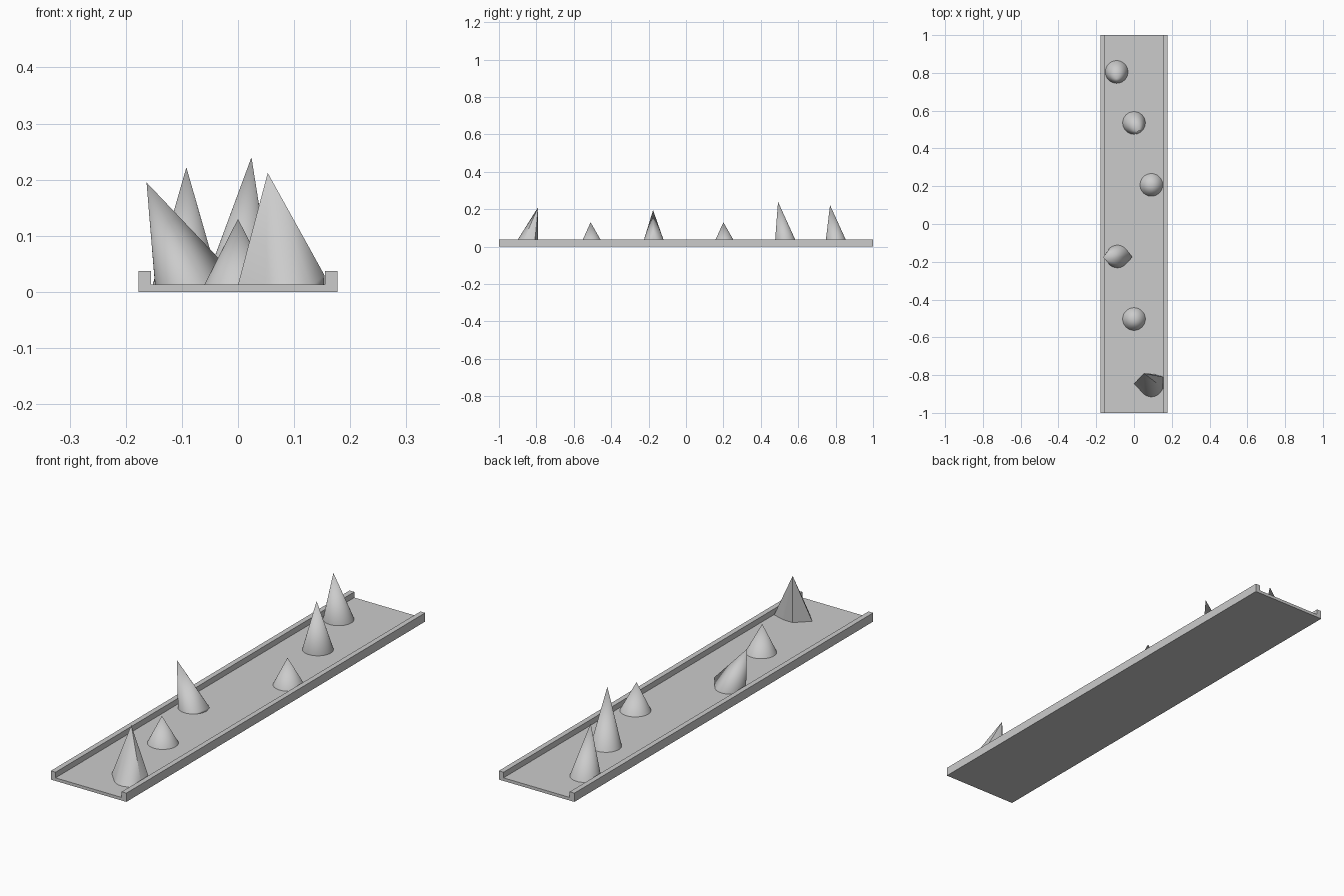
import bpy, bmesh
from math import cos, sin, tau

if "Cube" in bpy.data.objects:
    bpy.data.objects.remove(bpy.data.objects["Cube"])

grey = bpy.data.materials.new("stone_grey")
grey.diffuse_color = (0.6, 0.6, 0.6, 1)
grey.use_nodes = True
grey.node_tree.nodes["Principled BSDF"].inputs["Base Color"].default_value = grey.diffuse_color

FLOOR = 0.013


def make_object(name, bm, smooth=False):
    bmesh.ops.recalc_face_normals(bm, faces=bm.faces)
    mesh = bpy.data.meshes.new(name)
    bm.to_mesh(mesh)
    bm.free()
    mesh.materials.append(grey)
    ob = bpy.data.objects.new(name, mesh)
    bpy.context.collection.objects.link(ob)
    if smooth:
        bpy.ops.object.select_all(action='DESELECT')
        ob.select_set(True)
        bpy.context.view_layer.objects.active = ob
        bpy.ops.object.shade_smooth_by_angle(angle=0.6)
    return ob


def tray():
    # U-shaped cross-section swept along y
    half = [(0.177, 0), (0.177, 0.037), (0.155, 0.037), (0.155, FLOOR)]
    profile = half + [(-x, z) for x, z in reversed(half)]
    bm = bmesh.new()
    face = bm.faces.new([bm.verts.new((x, -1, z)) for x, z in profile])
    ext = bmesh.ops.extrude_face_region(bm, geom=[face])
    for v in ext["geom"]:
        if isinstance(v, bmesh.types.BMVert):
            v.co.y = 1
    # extrusion keeps the first cap, so the solid is closed
    make_object("tray", bm)


def spike(name, center, radius, apex, extras=(), n=48):
    # hull of a round foot, optional pulled-out foot points and the tip
    bm = bmesh.new()
    for i in range(n):
        a = tau * i / n
        bm.verts.new((center[0] + radius * cos(a),
                      center[1] + radius * sin(a), FLOOR))
    for p in (*extras, apex):
        bm.verts.new(p)
    bmesh.ops.convex_hull(bm, input=bm.verts)
    loose = [v for v in bm.verts if not v.link_faces]
    bmesh.ops.delete(bm, geom=loose, context='VERTS')
    make_object(name, bm, smooth=True)


tray()

# Plain spikes
spike("tall_spike_back", (-0.092, 0.805), 0.06, (-0.092, 0.77, 0.222))
spike("tall_spike_middle", (0, 0.535), 0.06, (0.024, 0.492, 0.24))
spike("short_spike_right", (0.092, 0.207), 0.06, (0.092, 0.2, 0.13))
spike("short_spike_front", (0, -0.503), 0.06, (0, -0.51, 0.13))

# Leaning spike with a pulled-out heel
spike("leaning_spike", (-0.088, -0.172), 0.06, (-0.163, -0.176, 0.195),
      [(-0.009, -0.175, 0.033)])

# Broad spike pressed against the right rail
spike("broad_spike", (0.092, -0.854), 0.061, (0.053, -0.79, 0.212),
      [(0.0, -0.845, FLOOR), (0.055, -0.792, FLOOR),
       (0.154, -0.81, FLOOR), (0.154, -0.87, 0.03)])
